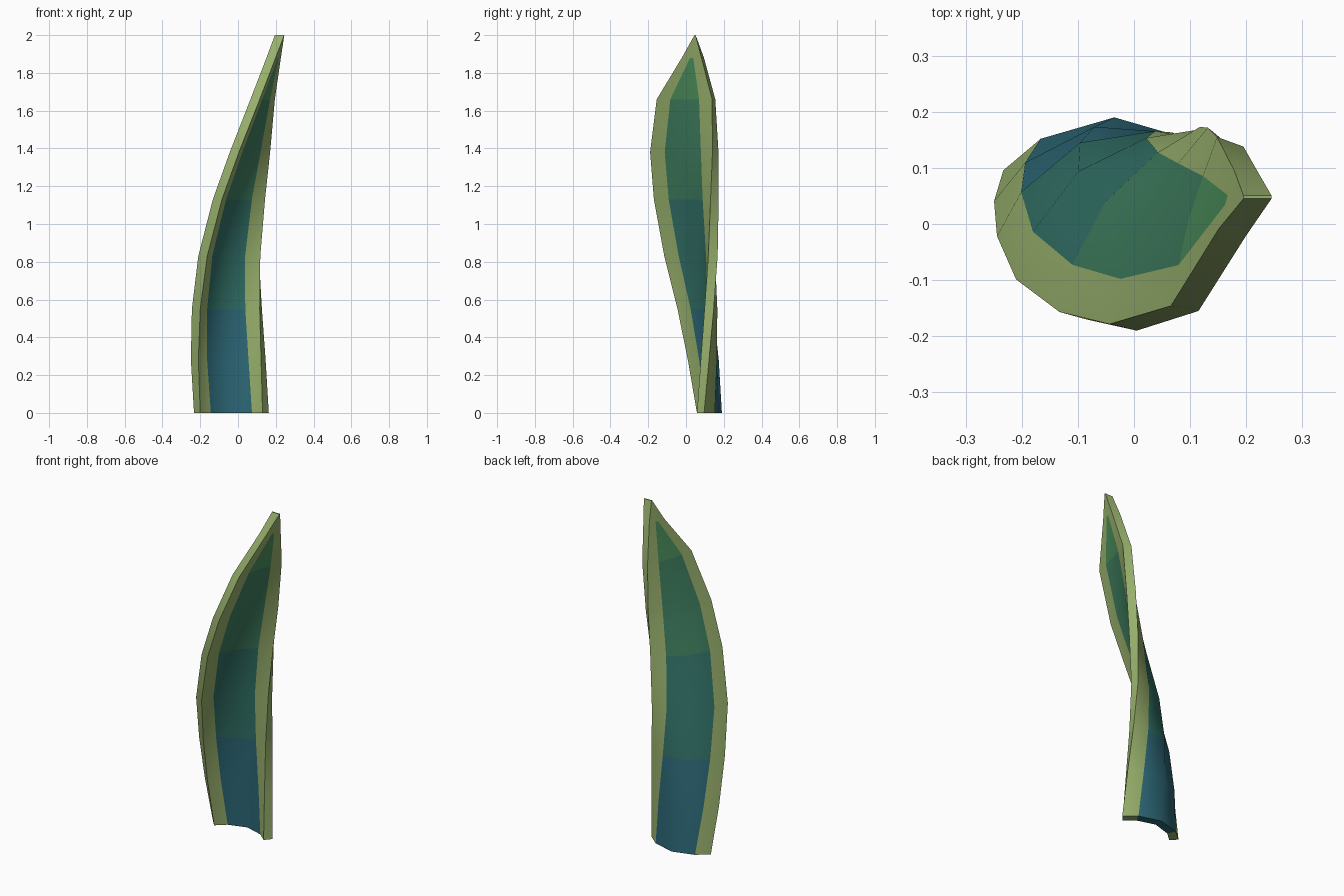
import bpy, bmesh, math
from mathutils import Vector

if "Cube" in bpy.data.objects:
    bpy.data.objects.remove(bpy.data.objects["Cube"])

def material(name, rgb):
    m = bpy.data.materials.new(name)
    m.diffuse_color = (*rgb, 1)
    m.use_nodes = True
    m.node_tree.nodes["Principled BSDF"].inputs["Base Color"].default_value = m.diffuse_color
    return m

MATS = [material("pale_green_margin", (0.31, 0.43, 0.15)),
        material("deep_blue", (0.026, 0.140, 0.185)),
        material("teal", (0.031, 0.165, 0.135)),
        material("mid_green", (0.048, 0.205, 0.112)),
        material("bright_green", (0.070, 0.270, 0.105))]

THICK = 0.05
# height, left front edge x y, right front edge x y, backward bulge, margin fraction
SECTIONS = [
    (0.00, -0.200,  0.058, 0.130, 0.058, 0.082, 0.17),
    (0.28, -0.210,  0.010, 0.122, 0.078, 0.082, 0.17),
    (0.55, -0.200, -0.045, 0.115, 0.098, 0.080, 0.18),
    (0.83, -0.163, -0.115, 0.118, 0.118, 0.070, 0.19),
    (1.13, -0.085, -0.170, 0.143, 0.130, 0.050, 0.20),
    (1.38,  0.005, -0.190, 0.170, 0.140, 0.030, 0.21),
    (1.66,  0.115, -0.155, 0.195, 0.138, 0.010, 0.24),
    (1.88,  0.199, -0.022, 0.227, 0.082, 0.000, 0.42),
    (2.00,  0.245,  0.045, 0.245, 0.051, 0.000, 0.40),
]
BAND = [1, 1, 2, 2, 3, 3, 4, 0]   # colour of the blade centre per level

def section(lx, ly, rx, ry, bulge, margin):
    """Closed outline: five front points, then five back points reversed."""
    a, b = Vector((lx, ly)), Vector((rx, ry))
    chord = b - a
    back = Vector((-chord.y, chord.x)).normalized()
    front = [a + chord * f + back * bulge * d for f, d in
             ((0, 0), (margin, 0.6), (0.5, 1), (1 - margin, 0.6), (1, 0))]
    rear = []
    for i, p in enumerate(front):
        t = front[min(i + 1, 4)] - front[max(i - 1, 0)]
        rear.append(p + Vector((-t.y, t.x)).normalized() * THICK)
    return front + rear[::-1]

# Leaf blade: loft the twisting sections
bm = bmesh.new()
rings = [[bm.verts.new((p.x, p.y, s[0])) for p in section(*s[1:])] for s in SECTIONS]
for level in range(len(rings) - 1):
    lo, hi = rings[level], rings[level + 1]
    for i in range(10):
        j = (i + 1) % 10
        f = bm.faces.new((lo[i], lo[j], hi[j], hi[i]))
        f.material_index = BAND[level] if i in (1, 2, 6, 7) else 0

# Bottom and tip caps
for ring, centre in ((rings[0], 1), (rings[-1], 0)):
    for i in range(4):
        f = bm.faces.new((ring[i], ring[i + 1], ring[8 - i], ring[9 - i]))
        f.material_index = centre if i in (1, 2) else 0
bmesh.ops.recalc_face_normals(bm, faces=bm.faces)

mesh = bpy.data.meshes.new("leaf_blade")
bm.to_mesh(mesh)
bm.free()
for m in MATS:
    mesh.materials.append(m)
leaf = bpy.data.objects.new("leaf_blade", mesh)
bpy.context.collection.objects.link(leaf)
bpy.context.view_layer.objects.active = leaf
leaf.select_set(True)
bpy.ops.object.shade_smooth_by_angle(angle=math.radians(35))
